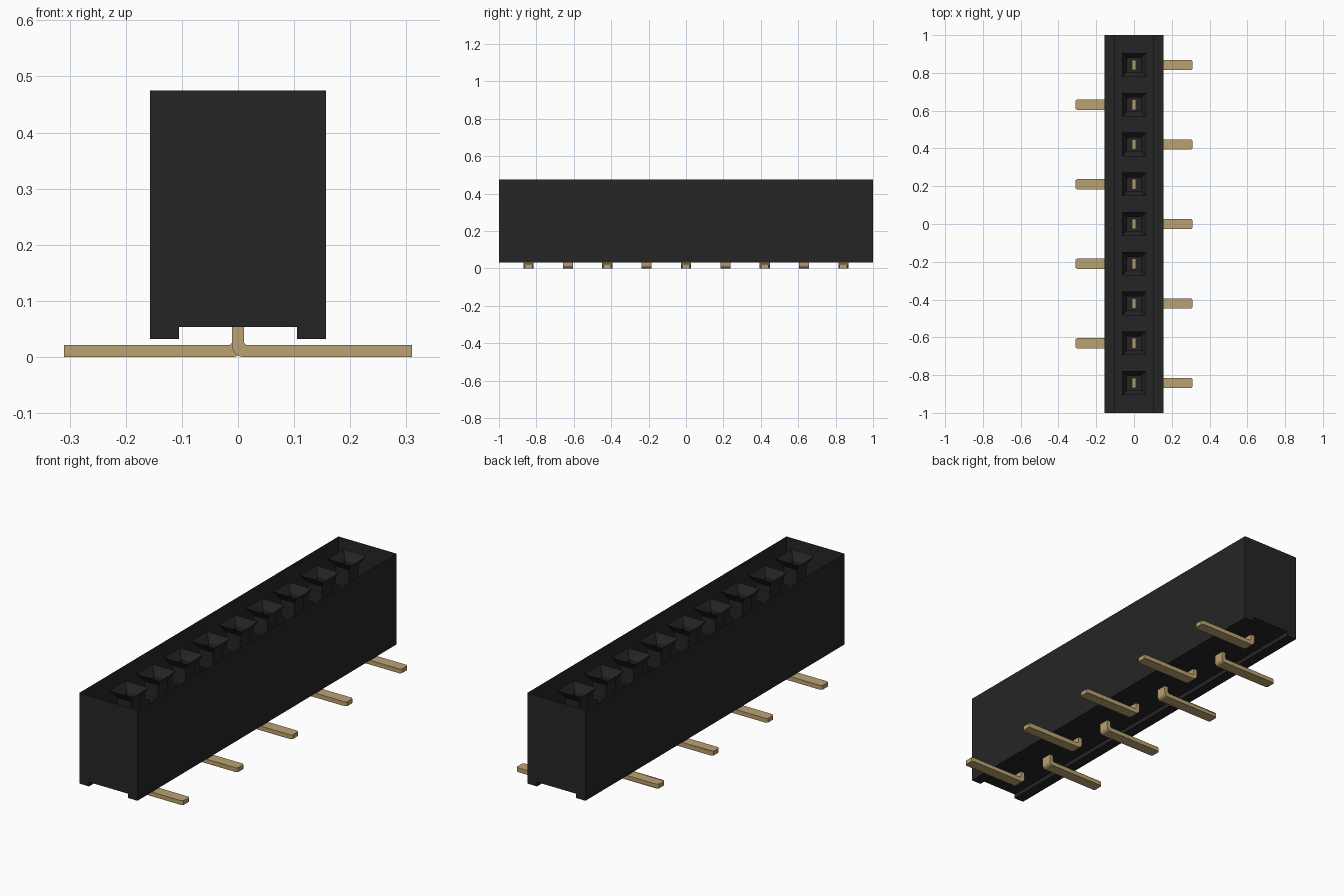
import bpy, bmesh, math

cube = bpy.data.objects.get("Cube")
if cube:
    bpy.data.objects.remove(cube, do_unlink=True)


def material(name, rgb):
    m = bpy.data.materials.new(name)
    m.use_nodes = True
    m.diffuse_color = (*rgb, 1)
    bsdf = m.node_tree.nodes["Principled BSDF"]
    bsdf.inputs["Base Color"].default_value = (*rgb, 1)
    bsdf.inputs["Roughness"].default_value = 0.6
    return m


BLACK = material("black plastic", (0.0194, 0.0185, 0.0185))
GOLD = material("gold metal", (0.50, 0.36, 0.165))

PITCH, COUNT = 0.2105, 9
HALF_X, TOP, BOTTOM, FLOOR = 0.157, 0.475, 0.032, 0.053
GROOVE = 0.105


def finish(name, bm, mat):
    mesh = bpy.data.meshes.new(name)
    bm.to_mesh(mesh)
    bm.free()
    mesh.materials.append(mat)
    ob = bpy.data.objects.new(name, mesh)
    bpy.context.collection.objects.link(ob)
    return ob


def loft(bm, rings, closed=True):
    """Bridge consecutive rings of points with quads."""
    loops = [[bm.verts.new(p) for p in ring] for ring in rings]
    n = len(loops[0])
    for a, b in zip(loops, loops[1:]):
        for i in range(n if closed else n - 1):
            j = (i + 1) % n
            bm.faces.new((a[i], a[j], b[j], b[i]))
    return loops


# Housing: thin open-topped shell with a grooved underside
profile = [(-HALF_X, TOP), (-HALF_X, BOTTOM), (-GROOVE, BOTTOM), (-GROOVE, FLOOR),
           (GROOVE, FLOOR), (GROOVE, BOTTOM), (HALF_X, BOTTOM), (HALF_X, TOP)]
bm = bmesh.new()
ends = loft(bm, [[(x, y, z) for x, z in profile] for y in (-1, 1)], closed=False)
bm.faces.new(ends[0])
bm.faces.new(ends[1][::-1])
finish("housing", bm, BLACK)


def square(half, y, z):
    return [(sx * half, y + sy * half, z)
            for sx, sy in ((-1, -1), (1, -1), (1, 1), (-1, 1))]


# Pin side outline: upright blade, rounded bend, flat foot
T, BEND = 0.021, 0.02
outline = [(-T / 2, 0.35), (-T / 2, BEND)]
for k in range(1, 7):
    a = math.pi + k * math.pi / 12
    outline.append((-T / 2 + BEND + BEND * math.cos(a), BEND + BEND * math.sin(a)))
outline += [(0.302, 0), (0.31, 0), (0.31, T), (0.302, T), (T / 2 + 0.005, T),
            (T / 2, T + 0.005), (T / 2, 0.35)]

for i in range(COUNT):
    y = (i - (COUNT - 1) / 2) * PITCH
    side = 1 if i % 2 == 0 else -1

    # Socket: tapered entry leading into a square tube
    bm = bmesh.new()
    loft(bm, [square(0.063, y, TOP), square(0.037, y, TOP - 0.04),
              square(0.037, y, 0.35)])
    finish(f"socket_{i + 1}", bm, BLACK)

    # Pin: outline extruded across its width, narrowed at the tip
    bm = bmesh.new()
    rings = []
    for s in (-1, 1):
        rings.append([(x * side, y + s * (0.02 if x > 0.305 else 0.027), z)
                      for x, z in outline])
    ends = loft(bm, rings)
    for ring in ends:
        bm.faces.new(ring)
    bmesh.ops.recalc_face_normals(bm, faces=bm.faces)
    finish(f"pin_{i + 1}", bm, GOLD)
